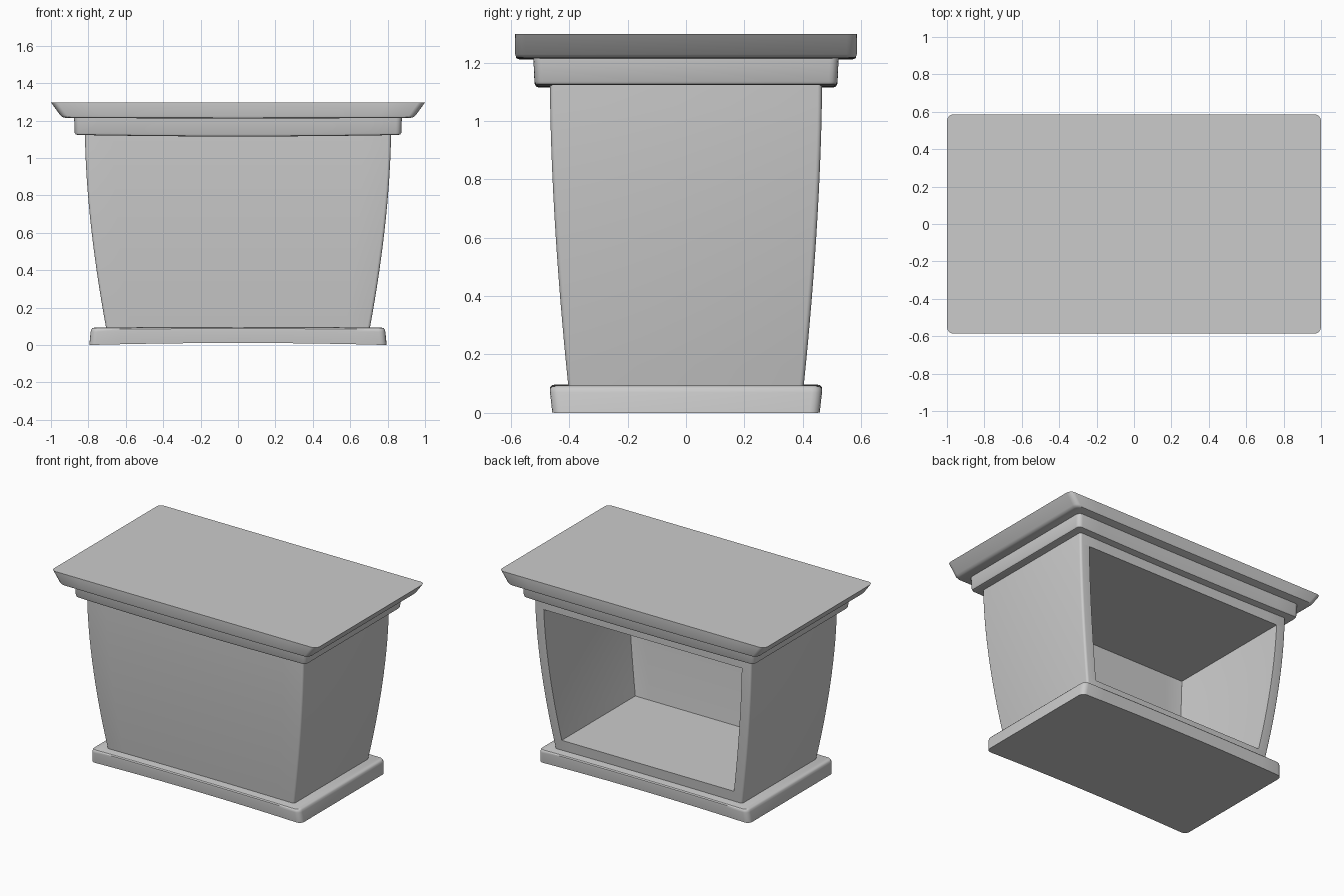
import bpy
import bmesh
from math import cos, sin, pi, radians

old = bpy.data.objects.get("Cube")
if old:
    bpy.data.objects.remove(old, do_unlink=True)

grey = bpy.data.materials.new("light_grey")
grey.use_nodes = True
colour = (0.6, 0.6, 0.6, 1)
grey.diffuse_color = colour
grey.node_tree.nodes["Principled BSDF"].inputs["Base Color"].default_value = colour


def outline(hx, hy, r, steps=4, spans=12):
    """Rounded rectangle, mirrored in y so opposite points share the same x."""
    half = []
    for corner, start in ((1, 0), (-1, pi / 2)):
        for i in range(steps + 1):
            a = start + i * pi / 2 / steps
            half.append((corner * (hx - r) + r * cos(a), hy - r + r * sin(a)))
        if corner == 1:
            # extra points along the long side, so that it can bow
            for i in range(1, spans):
                half.append(((hx - r) * (1 - 2 * i / spans), hy))
    return half + [(x, -y) for x, y in reversed(half)]


def loft(name, rings):
    """Skin rings of (z, half width, half depth, corner radius, bow, y centre)."""
    bm = bmesh.new()
    loops = []
    for z, hx, hy, r, bow, cy in rings:
        loops.append([bm.verts.new((x, y + cy, z + bow * (1 - (x / hx) ** 2)))
                      for x, y in outline(hx, hy, r)])
    n = len(loops[0])
    for low, high in zip(loops, loops[1:]):
        for i in range(n):
            j = (i + 1) % n
            bm.faces.new((low[i], low[j], high[j], high[i]))
    # caps are strips joining the front points to the back points
    for loop in (loops[0], loops[-1]):
        for i in range(n // 2 - 1):
            bm.faces.new((loop[i], loop[i + 1], loop[n - 2 - i], loop[n - 1 - i]))
    bmesh.ops.recalc_face_normals(bm, faces=bm.faces)
    mesh = bpy.data.meshes.new(name)
    bm.to_mesh(mesh)
    bm.free()
    mesh.materials.append(grey)
    obj = bpy.data.objects.new(name, mesh)
    bpy.context.collection.objects.link(obj)
    return obj


def select(obj):
    bpy.ops.object.select_all(action="DESELECT")
    obj.select_set(True)
    bpy.context.view_layer.objects.active = obj


def smooth(obj):
    select(obj)
    bpy.ops.object.shade_smooth_by_angle(angle=radians(35))


def body_size(z):
    """Half width and half depth of the curved body at a height."""
    t = min(1, max(0, (z - 0.09) / 1.04))
    swell = 1 - (1 - t) ** 1.7
    return 0.705 + 0.113 * swell, 0.403 + 0.063 * swell


def heights(low, high, count=14):
    return [low + (high - low) * i / count for i in range(count + 1)]


# Plinth with a softened upper edge and a slightly arched underside
plinth = loft("plinth", [
    (0.0, 0.795, 0.458, 0.035, 0.011, 0),
    (0.07, 0.788, 0.466, 0.035, 0.006, 0),
    (0.083, 0.785, 0.465, 0.035, 0.005, 0),
    (0.09, 0.779, 0.459, 0.03, 0.005, 0),
    (0.093, 0.768, 0.448, 0.025, 0.004, 0)])

# Bulging body, hollowed from the back
body = loft("body", [(z, *body_size(z), 0.015, 0, 0) for z in heights(0.09, 1.125)])
hollow = []
for z in heights(0.165, 1.05):
    hx, hy = body_size(z)
    hollow.append((z, hx - 0.07, 0.5, 0.001, 0, 0.5 - (hy - 0.03)))
cutter = loft("hollow_cutter", hollow)
cutter.hide_render = True
cut = body.modifiers.new("hollow", "BOOLEAN")
cut.operation = "DIFFERENCE"
cut.solver = "EXACT"
cut.object = cutter
select(body)
bpy.ops.object.modifier_apply(modifier=cut.name)
bpy.data.objects.remove(cutter, do_unlink=True)

# Moulding under the counter
moulding = loft("moulding", [
    (1.123, 0.858, 0.505, 0.02, -0.008, 0),
    (1.126, 0.868, 0.514, 0.025, -0.008, 0),
    (1.136, 0.874, 0.519, 0.03, -0.007, 0),
    (1.22, 0.876, 0.523, 0.03, 0, 0)])

# Counter top, flared at both ends
counter = loft("counter_top", [
    (1.215, 0.925, 0.572, 0.03, -0.004, 0),
    (1.218, 0.938, 0.581, 0.035, -0.003, 0),
    (1.228, 0.95, 0.585, 0.035, 0, 0),
    (1.297, 1.0, 0.586, 0.035, 0, 0)])

for part in (plinth, body, moulding, counter):
    smooth(part)
